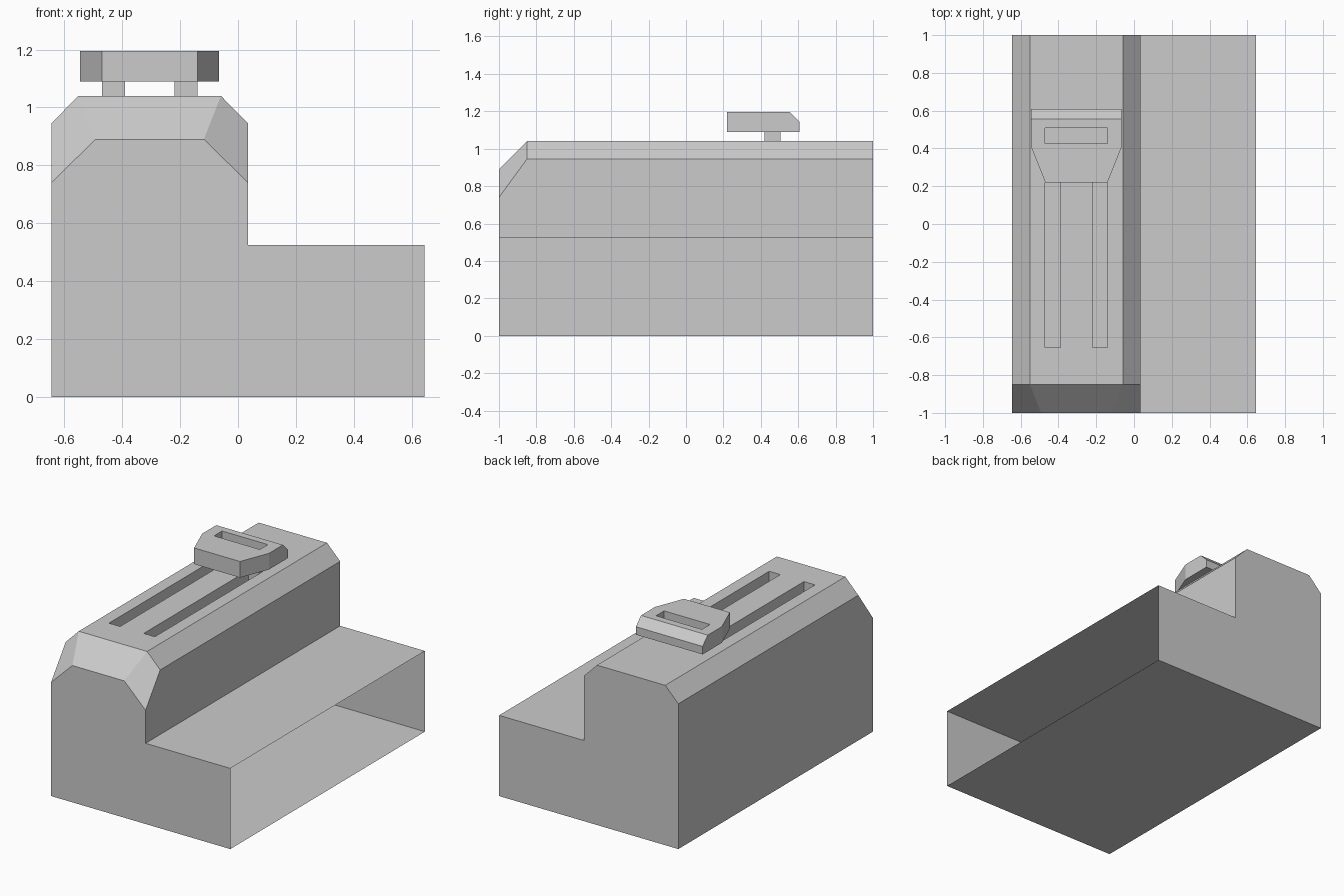
import bpy, bmesh

if "Cube" in bpy.data.objects:
    bpy.data.objects.remove(bpy.data.objects["Cube"])

AXIS = -0.305          # centre line of the raised ridge
TOP = 1.04             # ridge top
SLOT_DEPTH = 0.07


def finish(name, bm):
    bmesh.ops.recalc_face_normals(bm, faces=bm.faces)
    mesh = bpy.data.meshes.new(name)
    bm.to_mesh(mesh)
    bm.free()
    obj = bpy.data.objects.new(name, mesh)
    bpy.context.collection.objects.link(obj)
    return obj


def loft(rings):
    """Closed solid through point rings of equal length."""
    bm = bmesh.new()
    loops = [[bm.verts.new(p) for p in ring] for ring in rings]
    for a, b in zip(loops, loops[1:]):
        for i in range(len(a)):
            j = (i + 1) % len(a)
            bm.faces.new((a[i], a[j], b[j], b[i]))
    bm.faces.new(loops[0])
    bm.faces.new(loops[-1])
    return bm


def box(name, x0, x1, y0, y1, z0, z1):
    return finish(name, loft([[(x0, y0, z), (x1, y0, z), (x1, y1, z), (x0, y1, z)]
                              for z in (z0, z1)]))


def cut(obj, cutters):
    """Subtract the cutters, then bake the result."""
    bpy.context.view_layer.objects.active = obj
    for c in cutters:
        mod = obj.modifiers.new("cut", 'BOOLEAN')
        mod.operation, mod.solver, mod.object = 'DIFFERENCE', 'EXACT', c
        bpy.ops.object.modifier_apply(modifier=mod.name)
        bpy.data.objects.remove(c, do_unlink=True)


def section(y, shoulder, half_top, top):
    """Stepped cross-section with a chamfered ridge."""
    return [(x, y, z) for x, z in (
        (-0.645, 0), (0.645, 0), (0.645, 0.525), (0.035, 0.525), (0.035, shoulder),
        (AXIS + half_top, top), (AXIS - half_top, top), (-0.645, shoulder))]


# stepped body with a sloped front end
bm = loft([section(-1, 0.74, 0.187, 0.89),
           section(-0.85, 0.945, 0.246, TOP),
           section(1, 0.945, 0.246, TOP)])
bmesh.ops.recalc_face_normals(bm, faces=bm.faces)
bmesh.ops.dissolve_limit(bm, angle_limit=0.01, verts=bm.verts, edges=bm.edges)
body = finish("body", bm)

# two guide slots in the ridge and the slider legs standing in them
slots = []
for side, cx in (("left", AXIS - 0.125), ("right", AXIS + 0.125)):
    x0, x1 = cx - 0.04, cx + 0.04
    slots.append(box("slot_cutter", x0, x1, -0.655, 0.505, TOP - SLOT_DEPTH, 1.2))
    box(f"slider_leg_{side}", x0, x1, 0.42, 0.505, TOP - SLOT_DEPTH, 1.09)
cut(body, slots)

# open right side of the body
bm = bmesh.new()
bm.from_mesh(body.data)
side_faces = [f for f in bm.faces if all(v.co.x > 0.64 for v in f.verts)]
bmesh.ops.delete(bm, geom=side_faces, context='FACES_ONLY')
bm.to_mesh(body.data)
bm.free()

# slider block: tapered plan, chamfered back edge, finger recess
plan = [(-0.165, 0.22), (0.165, 0.22), (0.24, 0.41),
        (0.24, 0.608), (-0.24, 0.608), (-0.24, 0.41)]
bm = loft([[(AXIS + x, y, z) for x, y in plan] for z in (1.09, 1.195)])
bmesh.ops.recalc_face_normals(bm, faces=bm.faces)
back_edge = [e for e in bm.edges
             if all(v.co.y > 0.6 and v.co.z > 1.15 for v in e.verts)]
bmesh.ops.bevel(bm, geom=back_edge, offset=0.053, segments=1, affect='EDGES')
slider = finish("slider", bm)
cut(slider, [box("recess_cutter", AXIS - 0.165, AXIS + 0.165, 0.425, 0.508, 1.145, 1.3)])
